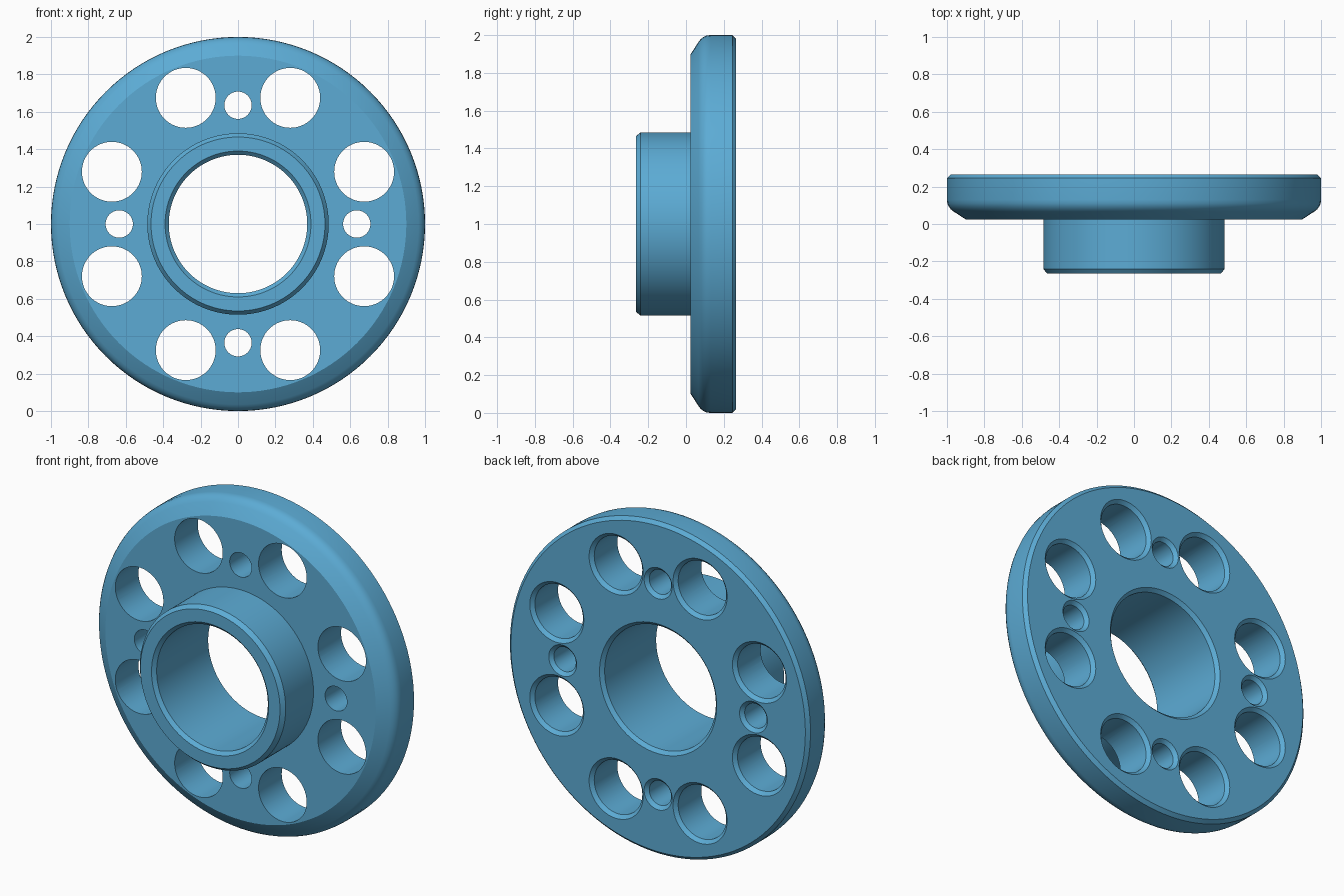
import bpy, bmesh, math
from mathutils import Vector

if "Cube" in bpy.data.objects:
    bpy.data.objects.remove(bpy.data.objects["Cube"], do_unlink=True)

blue = bpy.data.materials.new("sky_blue")
blue.use_nodes = True
blue.diffuse_color = (0.107, 0.41, 0.665, 1)
blue.node_tree.nodes["Principled BSDF"].inputs["Base Color"].default_value = blue.diffuse_color

BACK, CHAMFER = 0.265, 0.02


def turn(bm, profile, x=0, z=0, steps=64):
    """Revolve a closed (radius, y) profile about a y-axis through (x, z)."""
    verts = [bm.verts.new((x + r, y, z)) for r, y in profile]
    edges = [bm.edges.new((verts[i - 1], verts[i])) for i in range(len(verts))]
    bmesh.ops.spin(bm, geom=verts + edges, cent=Vector((x, 0, z)), axis=(0, 1, 0),
                   angle=math.tau, steps=steps, use_merge=True)


def finish(bm, name):
    bmesh.ops.remove_doubles(bm, verts=bm.verts[:], dist=1e-5)
    loose = [e for e in bm.edges if not e.link_faces]
    bmesh.ops.delete(bm, geom=loose, context="EDGES")
    bmesh.ops.recalc_face_normals(bm, faces=bm.faces[:])
    mesh = bpy.data.meshes.new(name)
    bm.to_mesh(mesh)
    bm.free()
    mesh.materials.append(blue)
    obj = bpy.data.objects.new(name, mesh)
    bpy.context.collection.objects.link(obj)
    return obj


# Turned body: chamfered bore, hub collar and flange with a rounded front rim
hub = [(0.37, -0.245), (0.39, -BACK), (0.465, -BACK), (0.485, -0.24), (0.485, 0.025)]
rim = [(0.90, 0.025), (0.965, 0.067), (0.98, 0.079), (0.991, 0.094), (0.998, 0.11), (1.0, 0.13)]
rear = [(1.0, BACK - CHAMFER), (0.98, BACK), (0.39, BACK), (0.37, BACK - CHAMFER)]
bm = bmesh.new()
turn(bm, hub + rim + rear, z=1, steps=128)
flange = finish(bm, "hub_flange")

# Drills: eight large and four small holes, countersunk at the back
bm = bmesh.new()


def drill(radius, distance, degrees):
    a = math.radians(degrees)
    profile = [(0, -0.1), (radius, -0.1), (radius, BACK - CHAMFER),
               (radius + 2 * CHAMFER, BACK + CHAMFER), (0, BACK + CHAMFER)]
    turn(bm, profile, distance * math.cos(a), 1 + distance * math.sin(a))


for quarter in range(0, 360, 90):
    drill(0.073, 0.635, quarter)
    for offset in (-22.5, 22.5):
        drill(0.16, 0.73, quarter + offset)
drills = finish(bm, "hole_cutters")
drills.hide_render = True

# Cut the holes and keep the edges crisp
cut = flange.modifiers.new("holes", "BOOLEAN")
cut.operation = "DIFFERENCE"
cut.solver = "EXACT"
cut.object = drills
bpy.ops.object.select_all(action="DESELECT")
flange.select_set(True)
bpy.context.view_layer.objects.active = flange
bpy.ops.object.modifier_apply(modifier="holes")
bpy.data.objects.remove(drills, do_unlink=True)
bpy.ops.object.shade_smooth_by_angle(angle=math.radians(25))
